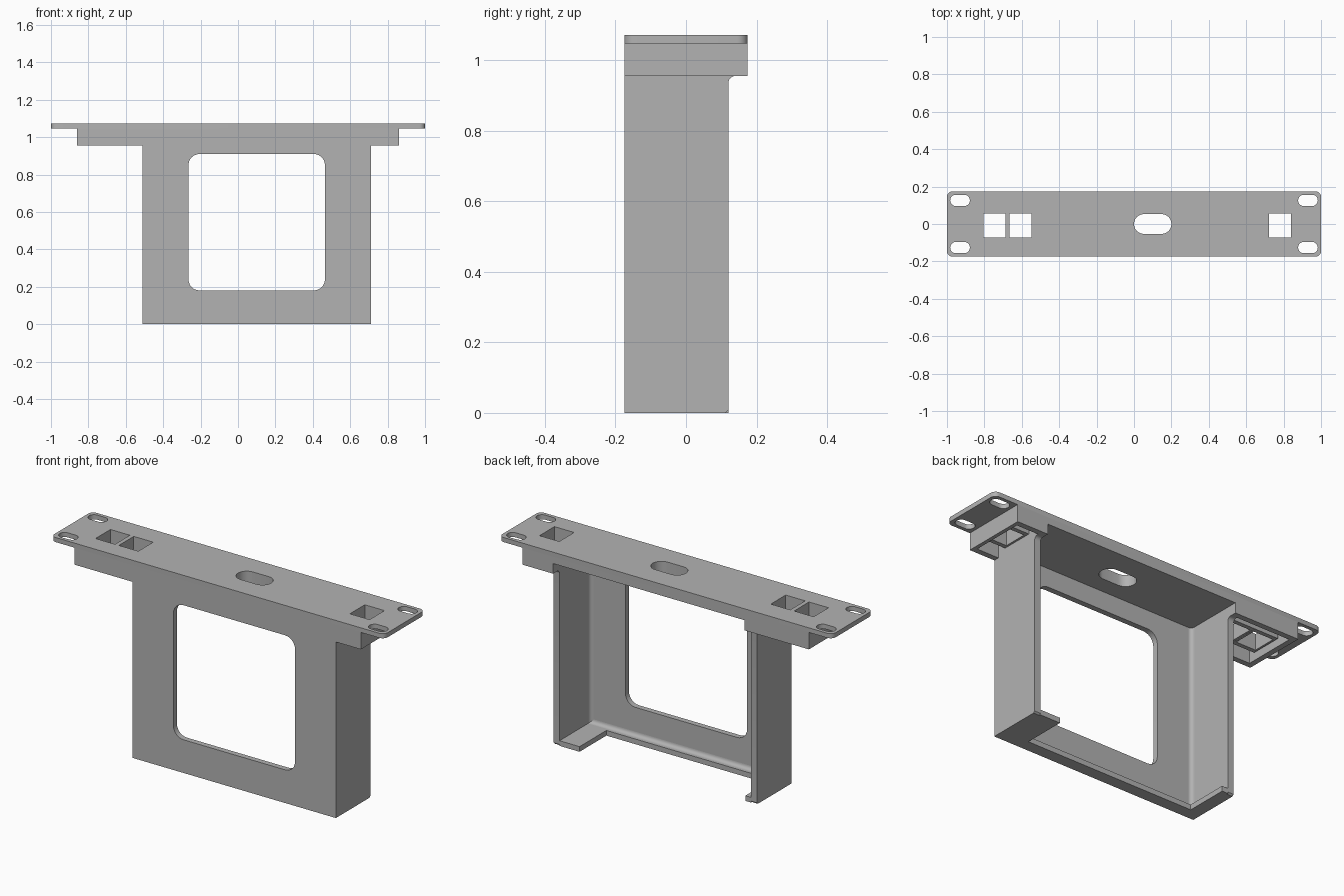
import bpy
from math import cos, sin, pi
from mathutils import Matrix

cube = bpy.data.objects.get("Cube")
if cube:
    bpy.data.objects.remove(cube, do_unlink=True)

grey = bpy.data.materials.new("plain grey")
grey.use_nodes = True
grey.diffuse_color = (0.45, 0.45, 0.45, 1)
grey.node_tree.nodes["Principled BSDF"].inputs["Base Color"].default_value = grey.diffuse_color

# Local (u, v, w) to world for each extrusion axis
FRAMES = {
    "z": Matrix.Identity(4),
    "y": Matrix(((1, 0, 0, 0), (0, 0, -1, 0), (0, 1, 0, 0), (0, 0, 0, 1))),
    "x": Matrix(((0, 0, 1, 0), (1, 0, 0, 0), (0, 1, 0, 0), (0, 0, 0, 1))),
}


def rect(u0, u1, v0, v1, r=0.0, steps=6):
    """Rectangle outline with optional round corners."""
    if not r:
        return [(u0, v0), (u1, v0), (u1, v1), (u0, v1)]
    centres = [(u1 - r, v1 - r), (u0 + r, v1 - r), (u0 + r, v0 + r), (u1 - r, v0 + r)]
    return [(cu + r * cos((q + i / steps) * pi / 2), cv + r * sin((q + i / steps) * pi / 2))
            for q, (cu, cv) in enumerate(centres) for i in range(steps + 1)]


def slot(cu, cv, length, width):
    return rect(cu - length / 2, cu + length / 2, cv - width / 2, cv + width / 2, width / 2 - 0.0005)


def fillet(u, v, du, dv, r):
    """Concave corner piece at (u, v), opening toward (du, dv)."""
    arc = [(u + du * r * (1 - sin(a * pi / 12)), v + dv * r * (1 - cos(a * pi / 12))) for a in range(7)]
    return [(u, v)] + arc


def extrude(name, axis, lo, hi, *outlines):
    """Extrude an outline with holes along an axis."""
    curve = bpy.data.curves.new(name, "CURVE")
    curve.dimensions = "2D"
    curve.fill_mode = "BOTH"
    curve.extrude = (hi - lo) / 2
    for points in outlines:
        spline = curve.splines.new("POLY")
        spline.points.add(len(points) - 1)
        for p, (u, v) in zip(spline.points, points):
            p.co = (u, v, 0, 1)
        spline.use_cyclic_u = True
    temp = bpy.data.objects.new(name, curve)
    mesh = bpy.data.meshes.new_from_object(temp)
    bpy.data.objects.remove(temp)
    mid = (lo + hi) / 2
    shift = Matrix.Translation([mid if a == axis else 0 for a in "xyz"])
    mesh.transform(shift @ FRAMES[axis])
    mesh.materials.clear()
    mesh.materials.append(grey)
    obj = bpy.data.objects.new(name, mesh)
    bpy.context.collection.objects.link(obj)
    bpy.ops.object.select_all(action="DESELECT")
    obj.select_set(True)
    bpy.context.view_layer.objects.active = obj
    bpy.ops.object.shade_smooth_by_angle()
    return obj


# Main dimensions
DEPTH, BACK = 0.175, 0.12            # half depth of the plate, back of the cage
LEFT, RIGHT = 0.71, -0.51            # cage sides
WALL, SKIN = 0.035, 0.03             # side wall and front panel thickness
END, LOW, UNDER, TOP = 0.86, 0.955, 1.047, 1.072
SLAB = 1.01                          # underside of the thick middle
INNER = -DEPTH + SKIN
IN_L, IN_R = LEFT - WALL, RIGHT + WALL

# Top plate with mounting slots, cable slot and socket openings
sockets = [(-0.805, -0.688), (-0.665, -0.548), (0.722, 0.84)]
openings = [rect(a, b, -0.072, 0.056) for a, b in sockets]
corner_slots = [slot(sx * 0.93, sy * 0.126, 0.105, 0.06) for sx in (-1, 1) for sy in (-1, 1)]
cable_slot = slot(0.1, 0, 0.2, 0.106)
extrude("top_plate", "z", UNDER, TOP, rect(-1, 1, -DEPTH, DEPTH, 0.03),
        cable_slot, *openings, *corner_slots)

# Thick middle under the plate
extrude("middle_slab", "z", SLAB, UNDER, rect(IN_R, IN_L, INNER, DEPTH), cable_slot)

# Front panel with its rounded window
front = [(RIGHT, 0), (LEFT, 0), (LEFT, LOW), (END, LOW), (END, UNDER),
         (-END, UNDER), (-END, LOW), (RIGHT, LOW)]
extrude("front_panel", "y", -DEPTH, INNER, front, rect(-0.265, 0.465, 0.18, 0.91, 0.06))

# Side walls, flaring into the plate at the back
flare = [(BACK + 0.02 * (1 - cos(i * pi / 12)), LOW - 0.02 + 0.02 * sin(i * pi / 12)) for i in range(7)]
side = [(INNER, 0), (BACK - 0.008, 0), (BACK, 0.008)] + flare + [(DEPTH, LOW), (DEPTH, UNDER), (INNER, UNDER)]
for name, a, b in (("left_wall", IN_L, LEFT), ("right_wall", RIGHT, IN_R)):
    extrude(name, "x", a, b, side)

# Floor with a wide notch at the back
floor = [(IN_R, INNER), (IN_L, INNER), (IN_L, BACK), (0.555, BACK), (0.555, -0.11),
         (-0.44, -0.11), (-0.44, BACK), (IN_R, BACK)]
extrude("floor", "z", 0, 0.028, floor)

# Inside corner fillets
extrude("left_fillet", "z", 0.028, SLAB, fillet(IN_L, INNER, -1, 1, 0.02))
extrude("right_fillet", "z", 0.028, SLAB, fillet(IN_R, INNER, 1, 1, 0.02))
extrude("floor_fillet", "x", IN_R, IN_L, fillet(INNER, 0.028, 1, 1, 0.02))

# Hollow socket housings, open underneath
for name, a, b, end_a, end_b in (("left", LEFT, END, END - 0.02, END),
                                 ("right", -END, RIGHT, -END, -END + 0.03)):
    extrude(name + "_housing_back", "y", DEPTH - SKIN, DEPTH, rect(a, b, LOW, UNDER)).data.transform(
        Matrix.Translation((0, 0, 0)))
    extrude(name + "_housing_end", "x", end_a, end_b, rect(INNER, DEPTH - SKIN, LOW, UNDER))

# Socket frames around each opening
for i, (a, b) in enumerate(sockets):
    extrude(f"socket_frame_{i + 1}", "z", 0.985, UNDER,
            rect(a - 0.011, b + 0.011, -0.095, 0.079), openings[i])
